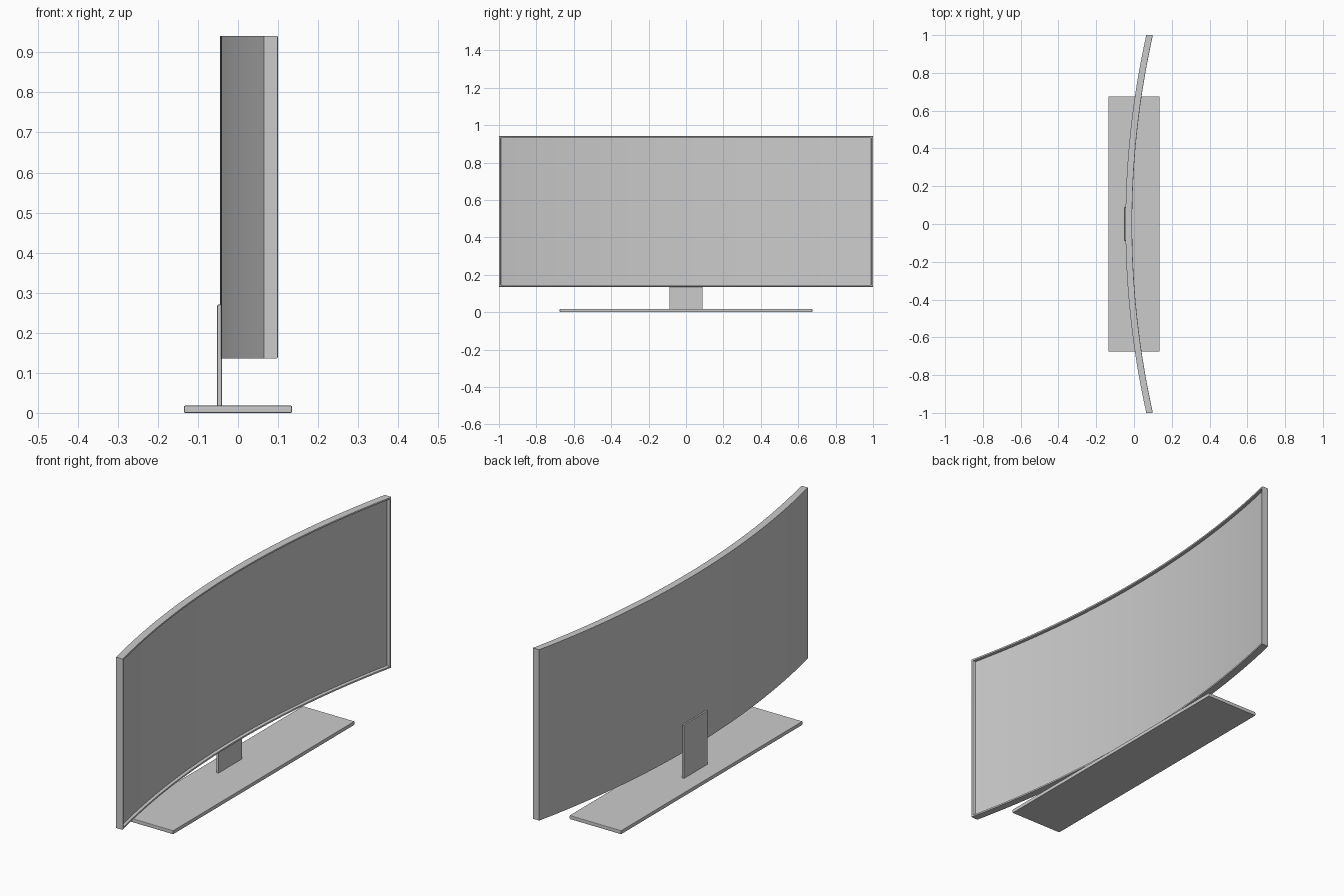
import bpy, bmesh, math
from mathutils import Vector

if "Cube" in bpy.data.objects:
    bpy.data.objects.remove(bpy.data.objects["Cube"])


def finish(name, bm):
    me = bpy.data.meshes.new(name)
    bmesh.ops.recalc_face_normals(bm, faces=bm.faces[:])
    bm.to_mesh(me)
    bm.free()
    ob = bpy.data.objects.new(name, me)
    bpy.context.collection.objects.link(ob)
    bpy.ops.object.select_all(action='DESELECT')
    ob.select_set(True)
    bpy.context.view_layer.objects.active = ob
    bpy.ops.object.shade_smooth_by_angle(angle=math.radians(30))
    wn = ob.modifiers.new("weighted_normals", 'WEIGHTED_NORMAL')
    wn.keep_sharp = True
    return ob


def box(lo, hi):
    lo, hi = Vector(lo), Vector(hi)
    bm = bmesh.new()
    bmesh.ops.create_cube(bm, size=1)
    for v in bm.verts:
        v.co = (lo + hi) / 2 + Vector(a * b for a, b in zip(v.co, hi - lo))
    return bm


def bevelled_box(name, lo, hi, width):
    bm = box(lo, hi)
    bmesh.ops.bevel(bm, geom=bm.edges[:], offset=width, segments=2,
                    profile=0.5, affect='EDGES')
    return finish(name, bm)


# curved screen: flat panel with a recessed display, sliced and bent to an arc
BACK, DEPTH, SAG, SLICES = -0.045, 0.035, 0.11, 40
bm = box((BACK, -1, 0.136), (BACK + DEPTH, 1, 0.941))
bm.normal_update()
front = max(bm.faces, key=lambda f: f.normal.x)
bmesh.ops.inset_region(bm, faces=[front], thickness=0.013)
bmesh.ops.inset_region(bm, faces=[front], thickness=0.002)
for v in front.verts:
    v.co.x -= 0.014
bm.normal_update()
rim = [e for e in bm.edges if all(v.co.x > BACK + DEPTH - 1e-4 for v in e.verts)
       and e.calc_face_angle(0) > 0.5]
bmesh.ops.bevel(bm, geom=rim, offset=0.003, segments=2, profile=0.5, affect='EDGES')
for i in range(1, SLICES):
    bmesh.ops.bisect_plane(bm, geom=bm.verts[:] + bm.edges[:] + bm.faces[:],
                           plane_co=(0, -0.98 + 1.96 * i / SLICES, 0), plane_no=(0, 1, 0))
R = (1 + SAG ** 2) / (2 * SAG)
for v in bm.verts:
    v.co.x += R - math.sqrt(R * R - v.co.y ** 2)
finish("curved_screen", bm)

# stand neck behind the screen
bevelled_box("stand_neck", (-0.052, -0.089, 0.012), (-0.040, 0.089, 0.27), 0.002)

# base plate
bevelled_box("stand_base", (-0.135, -0.675, 0.0), (0.135, 0.675, 0.018), 0.003)
